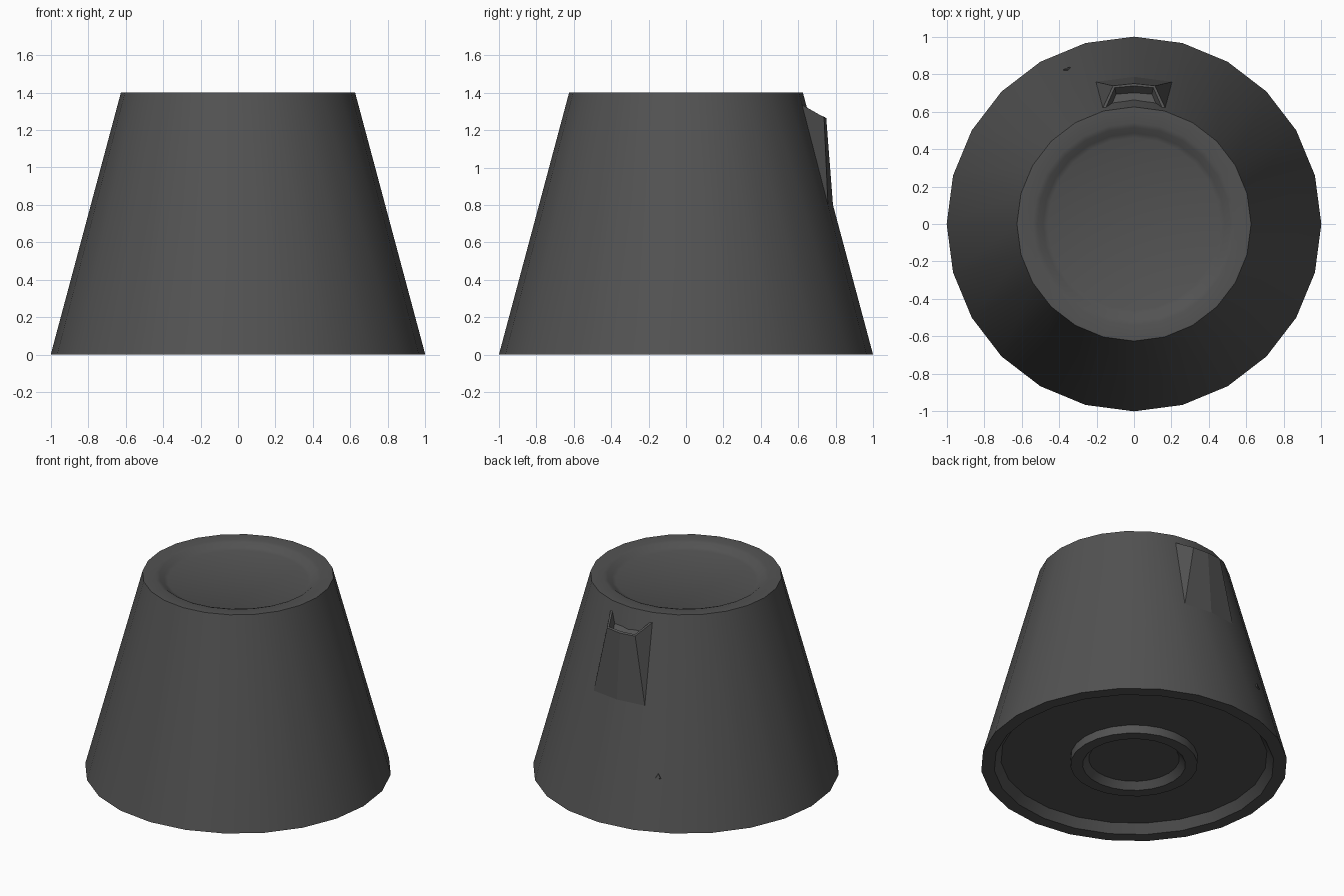
import bpy, bmesh, math
from mathutils import Vector, Matrix

if "Cube" in bpy.data.objects:
    bpy.data.objects.remove(bpy.data.objects["Cube"])

SIDES = 24


def material(name, col):
    m = bpy.data.materials.new(name)
    m.diffuse_color = (*col, 1)
    m.use_nodes = True
    m.node_tree.nodes["Principled BSDF"].inputs["Base Color"].default_value = m.diffuse_color
    return m


grey = material("dark grey plastic", (0.085, 0.085, 0.085))


def finish(name, bm, smooth=True):
    bmesh.ops.recalc_face_normals(bm, faces=bm.faces)
    me = bpy.data.meshes.new(name)
    bm.to_mesh(me)
    bm.free()
    ob = bpy.data.objects.new(name, me)
    bpy.context.collection.objects.link(ob)
    me.materials.append(grey)
    if smooth:
        bpy.ops.object.select_all(action='DESELECT')
        ob.select_set(True)
        bpy.context.view_layer.objects.active = ob
        bpy.ops.object.shade_smooth_by_angle(angle=math.radians(30))
    return ob


def cone_r(z):
    return 1 - 0.375 * z / 1.4


def on_cone(deg, z):
    """Point on the body, measured from the back (+y) towards +x."""
    a = math.radians(deg)
    return Vector((cone_r(z) * math.sin(a), cone_r(z) * math.cos(a), z))


# Body: lathed from dished top, down the wall, to the recessed underside with foot ring
profile = [(0, 1.36), (0.46, 1.36), (0.485, 1.37), (0.515, 1.392), (0.54, 1.4),
           (0.625, 1.4), (1, 0), (0.914, 0), (0.87, 0.06), (0.415, 0.06),
           (0.415, 0), (0.336, 0), (0.296, 0.045), (0, 0.045)]
bm = bmesh.new()
vs = [bm.verts.new((r, 0, z)) for r, z in profile]
es = [bm.edges.new(p) for p in zip(vs, vs[1:])]
bmesh.ops.spin(bm, geom=vs + es, cent=(0, 0, 0), axis=(0, 0, 1),
               angle=math.tau, steps=SIDES)
bmesh.ops.remove_doubles(bm, verts=bm.verts, dist=1e-4)
finish("body", bm)

# Cable housing: wedge growing out of the back wall, with a socket recessed in its top
bm = bmesh.new()
back = [bm.verts.new(on_cone(d, 1.335)) for d in (-15, 0, 15)]
low = [bm.verts.new(on_cone(d, 0.8)) for d in (-15, 0, 15)]
out = [bm.verts.new(p) for p in ((-0.112, 0.738, 1.268), (0, 0.75, 1.264), (0.112, 0.738, 1.268))]
top = bm.faces.new(back + out[::-1])
for i in (0, 1):
    bm.faces.new((out[i], out[i + 1], low[i + 1], low[i]))
for i in (0, 2):
    bm.faces.new((back[i], out[i], low[i]))
bmesh.ops.recalc_face_normals(bm, faces=bm.faces)
top.normal_update()
if top.normal.z < 0:
    bmesh.ops.reverse_faces(bm, faces=bm.faces)
bmesh.ops.inset_region(bm, faces=[top], thickness=0.015)
bmesh.ops.inset_region(bm, faces=[top], thickness=0.012, depth=-0.05)
finish("cable_housing", bm, smooth=False)

# Lock mark: tiny three-sided stud low on the back wall
pos = on_cone(-23.4, 0.355)
n = Vector((pos.x, pos.y, 0)).normalized() + Vector((0, 0, 0.268))
bm = bmesh.new()
bmesh.ops.create_cone(bm, cap_ends=True, segments=3, radius1=0.03, radius2=0.02, depth=0.02,
                      matrix=Matrix.Translation(pos - n.normalized() * 0.01)
                      @ n.to_track_quat('Z', 'Y').to_matrix().to_4x4())
finish("lock_mark", bm, smooth=False)
